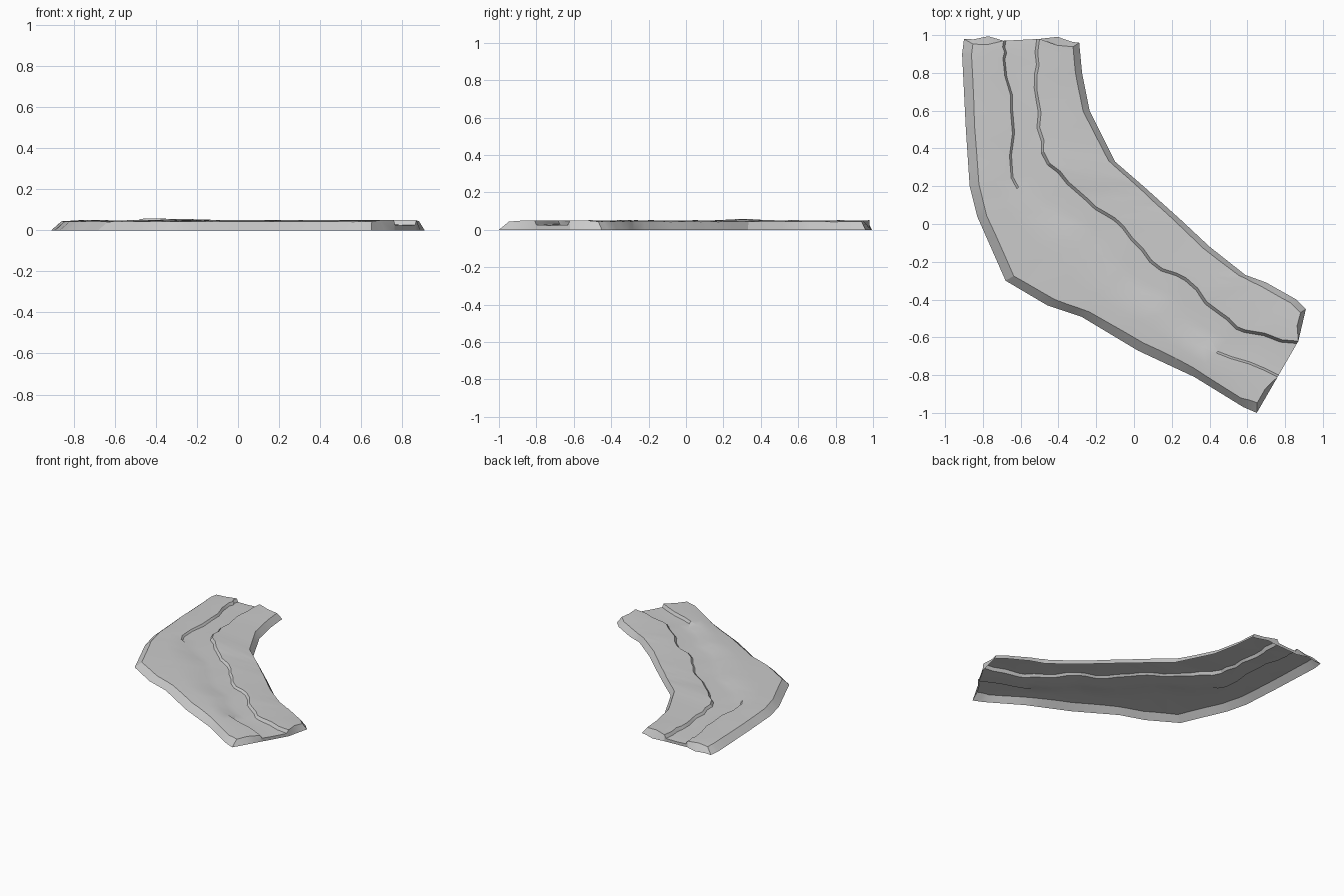
import bpy, bmesh, random
from mathutils import Vector

if "Cube" in bpy.data.objects:
    bpy.data.objects.remove(bpy.data.objects["Cube"])

random.seed(4)

# Stations along the path: west edge, west lip, east lip, east edge (x, y each)
STATIONS = [
    (-.90, .98, -.69, .97, -.50, .98, -.29, .96),
    (-.91, .90, -.69, .87, -.515, .78, -.275, .80),
    (-.89, .50, -.645, .60, -.50, .58, -.235, .60),
    (-.87, .20, -.66, .25, -.48, .38, -.10, .33),
    (-.83, .04, -.56, .06, -.35, .22, .05, .20),
    (-.68, -.30, -.30, -.08, -.20, .10, .15, .11),
    (-.46, -.43, -.19, -.23, -.05, .00, .25, .02),
    (-.28, -.49, -.05, -.37, .10, -.20, .40, -.12),
    (.02, -.67, .15, -.48, .28, -.28, .59, -.27),
    (.32, -.81, .29, -.63, .45, -.47, .70, -.31),
    (.58, -.97, .52, -.72, .60, -.57, .86, -.40),
    (.65, -1.0, .76, -.81, .87, -.62, .91, -.45),
]
STEPS = 3


def toward(a, b, d):
    return a + (b - a).normalized() * d


def section(t):
    """Cross-section of the shell at station t: bevelled banks and sunken bed."""
    i = min(int(t), len(STATIONS) - 2)
    f = t - i
    v = [p + (q - p) * f for p, q in zip(STATIONS[i], STATIONS[i + 1])]
    w, wl, el, e = [Vector(v[k:k + 2]) for k in (0, 2, 4, 6)]
    last = len(STATIONS) - 1
    if 0 < t < last:
        for lip in (wl, el):
            lip += Vector((random.uniform(-.01, .01), random.uniform(-.01, .01)))
    end = max(0, 1 - min(t, last - t) / 3)
    depth = .014 + .012 * end
    soft = 3.6 < t < 9.5
    bump = max(0, 1 - abs(t - 3.4)) * .008
    pts = [
        (w, 0), (toward(w, wl, .05), .043), (w.lerp(wl, .6), .049), (wl, .049),
        (toward(wl, el, .06 if soft else .012), .051 - depth),
        (wl.lerp(el, .5), .049 - depth),
        (toward(el, wl, .015), .051 - depth),
        (el, .05 + bump), (el.lerp(e, .45), .05 + bump * .6),
        (toward(e, el, .035), .044), (e, 0),
    ]
    out = []
    for k, (p, z) in enumerate(pts):
        if 0 < k < 10:
            z += random.uniform(-.0015, .0015)
        out.append(Vector((p.x, p.y, z)))
    return out


n = (len(STATIONS) - 1) * STEPS
rows = [section(i / STEPS) for i in range(n + 1)]


def end_cap(row, nxt, bulge):
    """Make a ground-level row and pull the bank tops back for sloped ends."""
    foot = [Vector((p.x, p.y, 0)) for p in row]
    for k in (2, 8):
        foot[k] += (row[k] - nxt[k]).normalized() * bulge
        foot[k].z = 0
    for k in (1, 2, 8, 9):
        row[k] += (nxt[k] - row[k]).normalized() * .025
    return foot


first = end_cap(rows[0], rows[1], .02)
final = end_cap(rows[-1], rows[-2], .0)
rows = [first] + rows + [final]

# Skin the rows into one open-bottomed shell
bm = bmesh.new()
grid = [[bm.verts.new(p) for p in r] for r in rows]
for a, b in zip(grid, grid[1:]):
    for k in range(len(a) - 1):
        bm.faces.new((a[k], b[k], b[k + 1], a[k + 1]))
bmesh.ops.remove_doubles(bm, verts=bm.verts, dist=.0005)
bmesh.ops.recalc_face_normals(bm, faces=bm.faces)
if sum(f.normal.z for f in bm.faces) < 0:
    bmesh.ops.reverse_faces(bm, faces=bm.faces)
mesh = bpy.data.meshes.new("path_segment")
bm.to_mesh(mesh)
bm.free()
path = bpy.data.objects.new("path_segment", mesh)
bpy.context.collection.objects.link(path)

# Smooth the gentle ground while keeping banks and lips crisp
bpy.context.view_layer.objects.active = path
path.select_set(True)
bpy.ops.object.shade_smooth_by_angle(angle=.35)
